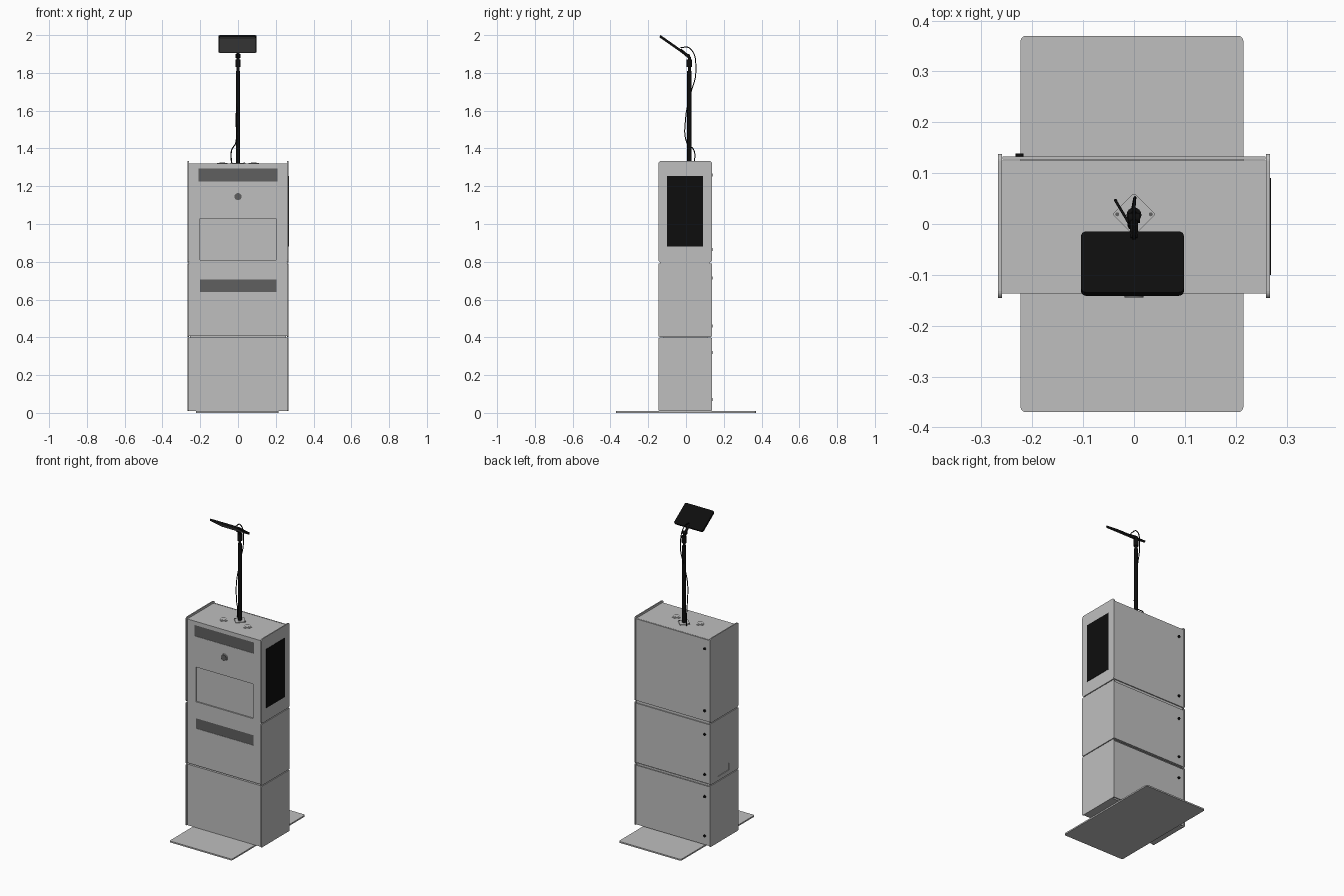
import bpy, bmesh, math
from mathutils import Vector, Matrix

if "Cube" in bpy.data.objects:
    bpy.data.objects.remove(bpy.data.objects["Cube"], do_unlink=True)


def material(name, value):
    m = bpy.data.materials.new(name)
    m.use_nodes = True
    m.diffuse_color = (value, value, value, 1)
    bsdf = next(n for n in m.node_tree.nodes if n.type == 'BSDF_PRINCIPLED')
    bsdf.inputs["Base Color"].default_value = (value, value, value, 1)
    return m


GREY = material("cabinet grey", 0.52)
DARK = material("slot grey", 0.115)
SCREEN = material("screen grey", 0.22)
BLACK = material("black", 0.004)


def finish(name, bm, mat, smooth=False):
    mesh = bpy.data.meshes.new(name)
    bm.to_mesh(mesh)
    bm.free()
    ob = bpy.data.objects.new(name, mesh)
    bpy.context.collection.objects.link(ob)
    mesh.materials.append(mat)
    if smooth:
        bpy.ops.object.select_all(action='DESELECT')
        ob.select_set(True)
        bpy.context.view_layer.objects.active = ob
        bpy.ops.object.shade_smooth_by_angle(angle=math.radians(35))
    return ob


def box(name, lo, hi, mat, radius=0, axis=0, rot=None):
    """Box from corner to corner; edges along one axis can be rounded."""
    lo, hi = Vector(lo), Vector(hi)
    bm = bmesh.new()
    bmesh.ops.create_cube(bm, size=1)
    bmesh.ops.scale(bm, vec=hi - lo, verts=bm.verts)
    if radius:
        edges = [e for e in bm.edges
                 if abs((e.verts[0].co - e.verts[1].co).normalized()[axis]) > 0.9]
        bmesh.ops.bevel(bm, geom=edges, offset=radius, segments=5,
                        affect='EDGES', profile=0.5)
    if rot:
        bmesh.ops.transform(bm, matrix=rot, verts=bm.verts)
    bmesh.ops.translate(bm, vec=(lo + hi) / 2, verts=bm.verts)
    return finish(name, bm, mat)


def rod(name, start, end, r, mat, sides=24):
    start, end = Vector(start), Vector(end)
    d = end - start
    bm = bmesh.new()
    turn = Matrix.Translation((start + end) / 2) @ d.to_track_quat('Z', 'Y').to_matrix().to_4x4()
    bmesh.ops.create_cone(bm, cap_ends=True, segments=sides, radius1=r,
                          radius2=r, depth=d.length, matrix=turn)
    return finish(name, bm, mat, True)


def cut(target, lo, hi):
    cutter = box("cutter", lo, hi, GREY)
    cutter.hide_render = True
    cutter.hide_set(True)
    mod = target.modifiers.new("recess", 'BOOLEAN')
    mod.operation = 'DIFFERENCE'
    mod.solver = 'EXACT'
    mod.object = cutter
    bpy.context.view_layer.update()
    solid = bpy.data.meshes.new_from_object(
        target.evaluated_get(bpy.context.evaluated_depsgraph_get()))
    target.modifiers.clear()
    target.data = solid
    bpy.data.objects.remove(cutter, do_unlink=True)


# Floor plate
box("floor_plate", (-0.223, -0.37, 0), (0.215, 0.37, 0.009), GREY, 0.01, 2)

# Cabinet body: lower and upper parts around an inner core
W, FRONT, BACK = 0.261, -0.137, 0.125
box("inner_core", (-0.255, -0.12, 0.02), (0.255, 0.115, 1.31), GREY)
box("lower_body", (-W, FRONT, 0.01), (W, BACK - 0.005, 0.398), GREY)
upper = box("upper_body", (-W, FRONT, 0.406), (W, BACK, 1.32), GREY)
cut(upper, (-0.2, -0.2, 0.81), (0.2, FRONT + 0.008, 1.03))

# Front slots, set slightly into the body
for name, x0, x1, z0, z1 in (("upper_slot", -0.21, 0.21, 1.225, 1.295),
                             ("lower_slot", -0.2, 0.205, 0.64, 0.705)):
    cut(upper, (x0, -0.2, z0), (x1, FRONT + 0.004, z1))
    box(name, (x0, FRONT + 0.002, z0), (x1, FRONT + 0.005, z1), DARK)

# Front round button
rod("button_ring", (0, FRONT + 0.002, 1.145), (0, FRONT - 0.005, 1.145), 0.023, GREY)
rod("button", (0, FRONT, 1.145), (0, FRONT - 0.008, 1.145), 0.019, DARK)

# Side panels and back doors for each of the three sections
sections = (("bottom", 0.01, 0.398), ("middle", 0.403, 0.792), ("top", 0.797, 1.333))
for name, z0, z1 in sections:
    for side, s in (("left", 1), ("right", -1)):
        x0, x1 = sorted((s * 0.26, s * 0.267))
        panel = box(f"{name}_{side}_side_panel", (x0, -0.146, z0), (x1, 0.138, z1),
                    GREY, 0.014 if name == "top" else 0.006)
        if name == "middle" and s < 0:
            # Shallow grip recess
            cut(panel, (-0.3, -0.05, 0.43), (-0.263, 0.06, 0.475))
    door_top = 1.32 if name == "top" else z1 - 0.008
    box(f"{name}_back_door", (-0.259, BACK + 0.002, z0 + 0.004),
        (0.259, 0.133, door_top), GREY)

# Door locks
for i, z in enumerate((0.07, 0.32, 0.46, 0.715, 0.865, 1.26)):
    rod(f"door_lock_{i + 1}", (-0.225, 0.13, z), (-0.225, 0.139, z), 0.008, BLACK, 16)

# Side display
box("side_display", (0.264, -0.1, 0.88), (0.269, 0.09, 1.255), BLACK)

# Ringed fittings on the cabinet top
for side, x in (("left", 0.083), ("right", -0.083)):
    for part, r, h in (("flange", 0.027, 0.002), ("ring", 0.021, 0.004), ("cap", 0.014, 0.005)):
        rod(f"{side}_fitting_{part}", (x, -0.025, 1.318), (x, -0.025, 1.32 + h), r, GREY, 32)

# Pole foot, a square plate turned on its corner, with bolts
box("pole_foot", (-0.03, -0.011, 1.319), (0.03, 0.049, 1.324), GREY, 0.005, 2,
    Matrix.Rotation(math.radians(45), 4, 'Z'))
for side, x in (("left", 0.033), ("right", -0.033)):
    rod(f"{side}_foot_bolt", (x, 0.019, 1.323), (x, 0.019, 1.326), 0.004, DARK, 12)

# Pole, collar and tilting neck
PY = 0.018
rod("pole", (0, PY, 1.32), (0, PY, 1.81), 0.0115, BLACK)
rod("pole_neck", (0, PY, 1.8), (0, PY, 1.885), 0.008, BLACK)
rod("collar", (0, PY, 1.83), (0, PY, 1.872), 0.0145, BLACK)
rod("neck_arm", (0, PY, 1.882), (0, -0.03, 1.922), 0.008, BLACK)
rod("neck_hinge", (-0.012, 0.012, 1.89), (0.012, 0.012, 1.89), 0.01, BLACK)

# Tilted tablet with its screen on the lower front side
tilt = Matrix.Rotation(math.radians(-35), 4, 'X')
mid = Vector((-0.003, -0.078, 1.953))


def tilted(name, size, offset, mat, radius):
    centre = mid + tilt @ Vector((0, 0, offset))
    half = Vector(size) / 2
    return box(name, centre - half, centre + half, mat, radius, 2, tilt)


tilted("tablet", (0.202, 0.146, 0.012), 0, BLACK, 0.01)
tilted("tablet_screen", (0.19, 0.134, 0.002), -0.0062, SCREEN, 0.006)

# Cable from the tablet down to the cabinet top
curve = bpy.data.curves.new("cable", 'CURVE')
curve.dimensions = '3D'
curve.bevel_depth = 0.003
curve.bevel_resolution = 1
curve.resolution_u = 8
path = ((0, -0.03, 1.935), (0, 0.02, 1.93), (0.002, 0.052, 1.81), (-0.004, 0.022, 1.68),
        (-0.01, -0.002, 1.56), (-0.012, 0.005, 1.43), (-0.034, 0.042, 1.39), (-0.035, 0.045, 1.32))
spline = curve.splines.new('BEZIER')
spline.bezier_points.add(len(path) - 1)
for point, co in zip(spline.bezier_points, path):
    point.co = co
    point.handle_left_type = point.handle_right_type = 'AUTO'
cable = bpy.data.objects.new("cable", curve)
bpy.context.collection.objects.link(cable)
curve.materials.append(BLACK)
